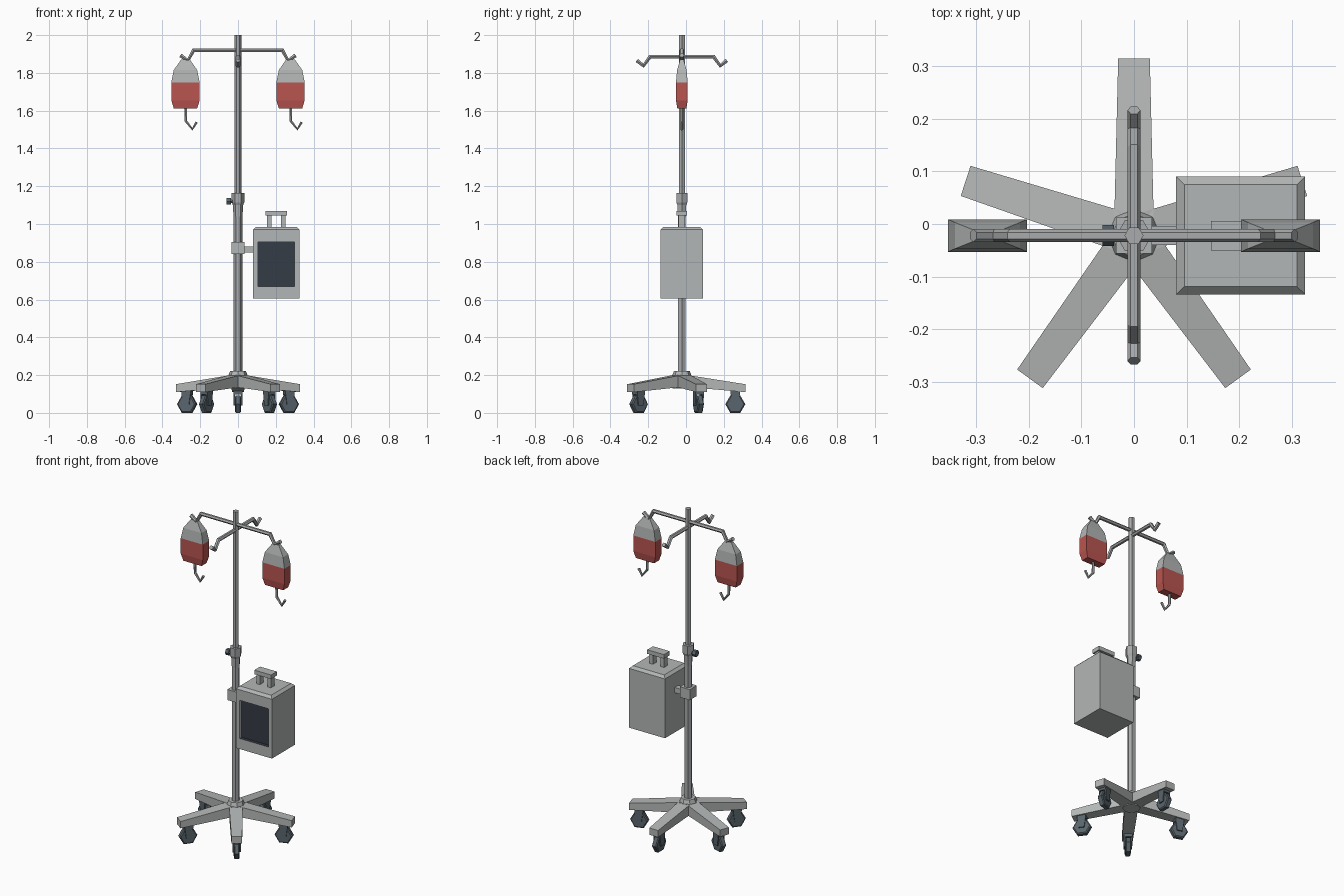
import bpy, bmesh, math
from mathutils import Vector, Matrix

old = bpy.data.objects.get("Cube")
if old:
    bpy.data.objects.remove(old, do_unlink=True)

CY = -0.022  # pole axis in y


def material(name, rgb):
    m = bpy.data.materials.new(name)
    m.use_nodes = True
    m.diffuse_color = (*rgb, 1)
    m.node_tree.nodes["Principled BSDF"].inputs["Base Color"].default_value = (*rgb, 1)
    return m


GREY = material("light grey", (0.45, 0.47, 0.465))
METAL = material("steel grey", (0.40, 0.41, 0.415))
RUBBER = material("dark blue grey", (0.10, 0.13, 0.15))
SCREEN = material("screen black", (0.035, 0.045, 0.06))
RED = material("blood red", (0.49, 0.09, 0.08))


def finish(bm, name, *mats):
    bmesh.ops.recalc_face_normals(bm, faces=bm.faces)
    mesh = bpy.data.meshes.new(name)
    bm.to_mesh(mesh)
    bm.free()
    for m in mats:
        mesh.materials.append(m)
    ob = bpy.data.objects.new(name, mesh)
    bpy.context.collection.objects.link(ob)
    return ob


def loft(rings):
    """Skin a stack of equal-length point rings and cap both ends."""
    bm = bmesh.new()
    loops = [[bm.verts.new(p) for p in ring] for ring in rings]
    n = len(loops[0])
    for a, b in zip(loops, loops[1:]):
        for i in range(n):
            j = (i + 1) % n
            bm.faces.new((a[i], a[j], b[j], b[i]))
    bm.faces.new(loops[0])
    bm.faces.new(loops[-1])
    return bm


def rect(x, y, z, hx, hy):
    return [(x - hx, y - hy, z), (x + hx, y - hy, z), (x + hx, y + hy, z), (x - hx, y + hy, z)]


def turned(name, profile, mat, sides=6):
    """Faceted solid around the pole axis from (radius, z) pairs."""
    rings = [[(r * math.cos(math.tau * i / sides), CY + r * math.sin(math.tau * i / sides), z)
              for i in range(sides)] for r, z in profile]
    return finish(loft(rings), name, mat)


def box(name, x, y, z, mat):
    cx, cy = sum(x) / 2, sum(y) / 2
    hx, hy = (x[1] - x[0]) / 2, (y[1] - y[0]) / 2
    return finish(loft([rect(cx, cy, h, hx, hy) for h in z]), name, mat)


def rod(name, points, radius, mat):
    """Six-sided bent rod along a polyline."""
    cu = bpy.data.curves.new(name, "CURVE")
    cu.dimensions = "3D"
    cu.bevel_depth, cu.bevel_resolution, cu.use_fill_caps = radius, 1, True
    sp = cu.splines.new("POLY")
    sp.points.add(len(points) - 1)
    for p, co in zip(sp.points, points):
        p.co = (*co, 1)
    sp.use_smooth = False
    cu.materials.append(mat)
    ob = bpy.data.objects.new(name, cu)
    bpy.context.collection.objects.link(ob)
    bpy.ops.object.select_all(action="DESELECT")
    ob.select_set(True)
    bpy.context.view_layer.objects.active = ob
    bpy.ops.object.convert(target="MESH")
    return ob


# Pole, hub and height-lock sleeve
turned("lower_pole", [(0.023, 0.14), (0.023, 1.08)], METAL)
turned("upper_pole", [(0.018, 1.0), (0.018, 2.0)], METAL)
turned("base_hub", [(0.05, 0.13), (0.05, 0.2), (0.042, 0.222)], GREY, 8)
turned("lock_sleeve", [(0.024, 1.04), (0.027, 1.1), (0.034, 1.115), (0.034, 1.165)], METAL)
rod("lock_knob_stem", [(-0.02, CY, 1.12), (-0.045, CY, 1.12)], 0.011, RUBBER)
rod("lock_knob", [(-0.038, CY, 1.12), (-0.06, CY, 1.12)], 0.02, RUBBER)

# Five legs, each with a caster
for k in range(5):
    place = Matrix.Translation((0, CY, 0)) @ Matrix.Rotation(math.radians(90 + 72 * k), 4, "Z")

    def add(name, bm, mat):
        bm.transform(place)
        finish(bm, f"{name}_{k + 1}", mat)

    leg = [[(r, -w, lo), (r, w, lo), (r, w, hi), (r, -w, hi)]
           for r, w, lo, hi in ((0.0, 0.038, 0.135, 0.205), (0.05, 0.037, 0.135, 0.197),
                                (0.336, 0.03, 0.11, 0.152))]
    add("leg", loft(leg), GREY)

    wheel = [[(0.283 + r * math.cos(math.tau * i / 6), y, 0.046 + r * math.sin(math.tau * i / 6))
              for i in range(6)]
             for y, r in ((-0.016, 0.046), (-0.011, 0.053), (0.011, 0.053), (0.016, 0.046))]
    add("caster_wheel", loft(wheel), RUBBER)

    for side in (-1, 1):
        add("caster_fork", loft([rect(0.283, side * 0.019, z, h, 0.004)
                                 for z, h in ((0.038, 0.016), (0.105, 0.025))]), RUBBER)
    add("caster_mount", loft([rect(0.283, 0, z, 0.025, 0.023) for z in (0.098, 0.118)]), RUBBER)

# Pump housing with chamfered top and recessed screen
bm = loft([rect(0.2025, CY, z, hx, hy)
           for z, hx, hy in ((0.605, 0.1225, 0.112), (0.97, 0.1225, 0.112), (0.985, 0.107, 0.097))])
bmesh.ops.recalc_face_normals(bm, faces=bm.faces)
front = min(bm.faces, key=lambda f: f.calc_center_median().y)
bmesh.ops.inset_individual(bm, faces=[front], thickness=0.035)
for v in front.verts:
    v.co.z = 0.67 if v.co.z < 0.8 else 0.905
pane = bmesh.ops.extrude_discrete_faces(bm, faces=[front])["faces"][0]
bmesh.ops.translate(bm, verts=pane.verts, vec=(0, 0.02, 0))
for f in bm.faces:
    c = f.calc_center_median()
    if c.y < -0.1 and 0.11 < c.x < 0.295 and 0.66 < c.z < 0.91:
        f.material_index = 1
finish(bm, "pump_housing", GREY, SCREEN)

# Pump handle and pole clamp
for side, x in (("right", 0.165), ("left", 0.24)):
    box(f"handle_post_{side}", (x - 0.012, x + 0.012), (CY - 0.018, CY + 0.018), (0.98, 1.05), GREY)
box("handle_grip", (0.146, 0.26), (CY - 0.028, CY + 0.028), (1.045, 1.07), GREY)
box("pole_clamp", (-0.034, 0.034), (CY - 0.034, CY + 0.034), (0.84, 0.905), GREY)
box("clamp_arm", (0.03, 0.085), (CY - 0.018, CY + 0.018), (0.85, 0.882), GREY)


# Crossbars with a bent hook at both ends
def crossbar(name, axis, half):
    pts = []
    for s in (-1, 1):
        end = [Vector(axis) * s * r + Vector((0, CY, z)) for r, z in half]
        pts += end if s < 0 else end[::-1]
    rod(name, pts, 0.0125, METAL)


crossbar("side_crossbar", (1, 0, 0), ((0.305, 1.893), (0.265, 1.866), (0.235, 1.92)))
crossbar("front_back_crossbar", (0, 1, 0), ((0.238, 1.866), (0.203, 1.838), (0.168, 1.886)))

# Fluid bags, filled below the liquid line, each with a drip tube
BAG = ((1.612, 0.062, 0.024), (1.655, 0.075, 0.031), (1.75, 0.075, 0.031),
       (1.815, 0.062, 0.025), (1.872, 0.022, 0.009))
for side, x in (("right", -0.278), ("left", 0.278)):
    bm = loft([rect(x, CY, z, hx, hy) for z, hx, hy in BAG])
    for f in bm.faces:
        f.material_index = int(f.calc_center_median().z < 1.75)
    finish(bm, f"fluid_bag_{side}", GREY, RED)
    rod(f"drip_tube_{side}", [(x, CY, 1.62), (x + 0.002, CY, 1.545),
                              (x + 0.036, CY, 1.502), (x + 0.059, CY, 1.54)], 0.008, METAL)
